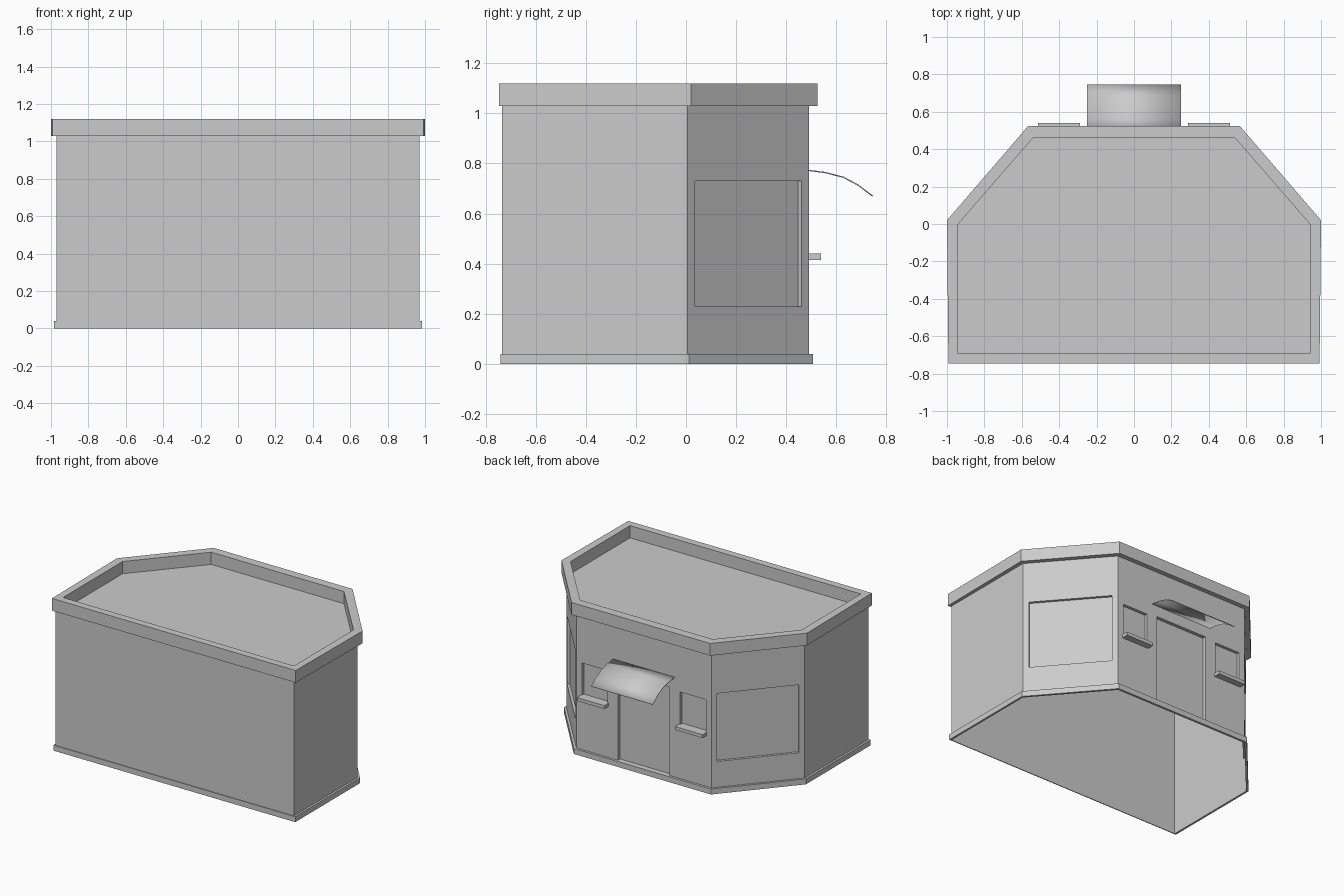
import bpy, bmesh
from mathutils import Vector

if "Cube" in bpy.data.objects:
    bpy.data.objects.remove(bpy.data.objects["Cube"])


def finish(name, bm):
    bmesh.ops.remove_doubles(bm, verts=bm.verts, dist=0.0001)
    me = bpy.data.meshes.new(name)
    bm.to_mesh(me)
    bm.free()
    ob = bpy.data.objects.new(name, me)
    bpy.context.collection.objects.link(ob)
    return ob


def footprint(half):
    """Right-hand corners mirrored into a full counter-clockwise outline."""
    return half + [(-x, y) for x, y in reversed(half)]


def quad(bm, pts):
    bm.faces.new([bm.verts.new(p) for p in pts])


def wall(bm, a, b, height, openings=()):
    """Wall sheet from a to b; openings (u0, u1, z0, z1, depth) become recesses."""
    a, b = Vector((*a, 0)), Vector((*b, 0))
    length = (b - a).length
    along = (b - a) / length
    inward = Vector((-along.y, along.x, 0))

    def at(u, z, d=0):
        return a + along * u + inward * d + Vector((0, 0, z))

    us = sorted({0, length, *(u for o in openings for u in o[:2])})
    zs = sorted({0, height, *(z for o in openings for z in o[2:4])})
    for u0, u1 in zip(us, us[1:]):
        for z0, z1 in zip(zs, zs[1:]):
            um, zm = (u0 + u1) / 2, (z0 + z1) / 2
            if not any(o[0] < um < o[1] and o[2] < zm < o[3] for o in openings):
                quad(bm, [at(u0, z0), at(u1, z0), at(u1, z1), at(u0, z1)])
    for u0, u1, z0, z1, d in openings:
        rim = [(u0, z0), (u1, z0), (u1, z1), (u0, z1)]
        quad(bm, [at(u, z, d) for u, z in rim])
        for p, q in zip(rim, rim[1:] + rim[:1]):
            quad(bm, [at(*p), at(*q), at(*q, d), at(*p, d)])


def band(name, outer, inner, z0, z1):
    """Closed ring with a rectangular section between two outlines."""
    bm = bmesh.new()
    n = len(outer)
    loops = [[bm.verts.new((*p, z)) for p in line]
             for line, z in ((outer, z0), (outer, z1), (inner, z1), (inner, z0))]
    for k in range(4):
        lo, hi = loops[k], loops[(k + 1) % 4]
        for i in range(n):
            j = (i + 1) % n
            bm.faces.new([lo[i], lo[j], hi[j], hi[i]])
    return finish(name, bm)


WALL_TOP = 1.03
wall_line = footprint([(0.97, -0.735), (0.97, 0.005), (0.55, 0.49)])
base_line = footprint([(0.985, -0.741), (0.985, 0.012), (0.558, 0.507)])
rim_outer = footprint([(0.992, -0.746), (1.0, 0.02), (0.565, 0.525)])
rim_inner = footprint([(0.94, -0.692), (0.94, 0.0), (0.54, 0.46)])

# Walls with shop windows, small windows and door recess
shop_window = [(0.04, 0.602, 0.23, 0.73, 0.019)]
entrance = [(0.34, 0.76, 0.04, 0.69, 0.025)]
entrance += [(0.55 + x - 0.104, 0.55 + x + 0.104, 0.44, 0.677, 0.022) for x in (-0.4, 0.4)]
openings = {1: shop_window, 2: entrance, 3: shop_window}
bm = bmesh.new()
for i, start in enumerate(wall_line):
    wall(bm, start, wall_line[(i + 1) % 6], WALL_TOP, openings.get(i, ()))
finish("walls", bm)

# Base trim and roof parapet
band("base_trim", base_line, wall_line, 0, 0.04)
band("parapet", rim_outer, rim_inner, WALL_TOP, 1.12)

# Flat roof
bm = bmesh.new()
quad(bm, [(*p, WALL_TOP) for p in rim_inner])
finish("roof", bm)

# Window sills
for side, x in (("left", -0.4), ("right", 0.4)):
    bpy.ops.mesh.primitive_cube_add(size=1, location=(x, 0.514, 0.4275))
    sill = bpy.context.object
    sill.name = "window_sill_" + side
    sill.scale = (0.224, 0.05, 0.025)

# Curved awning over the door
profile = [(0.49, 0.775), (0.558, 0.766), (0.63, 0.747), (0.69, 0.715), (0.746, 0.672)]
bm = bmesh.new()
for p, q in zip(profile, profile[1:]):
    quad(bm, [(0.25, *p), (0.25, *q), (-0.25, *q), (-0.25, *p)])
awning = finish("awning", bm)
thick = awning.modifiers.new("thickness", "SOLIDIFY")
thick.thickness = 0.005
bpy.ops.object.select_all(action="DESELECT")
awning.select_set(True)
bpy.context.view_layer.objects.active = awning
bpy.ops.object.shade_smooth_by_angle()
